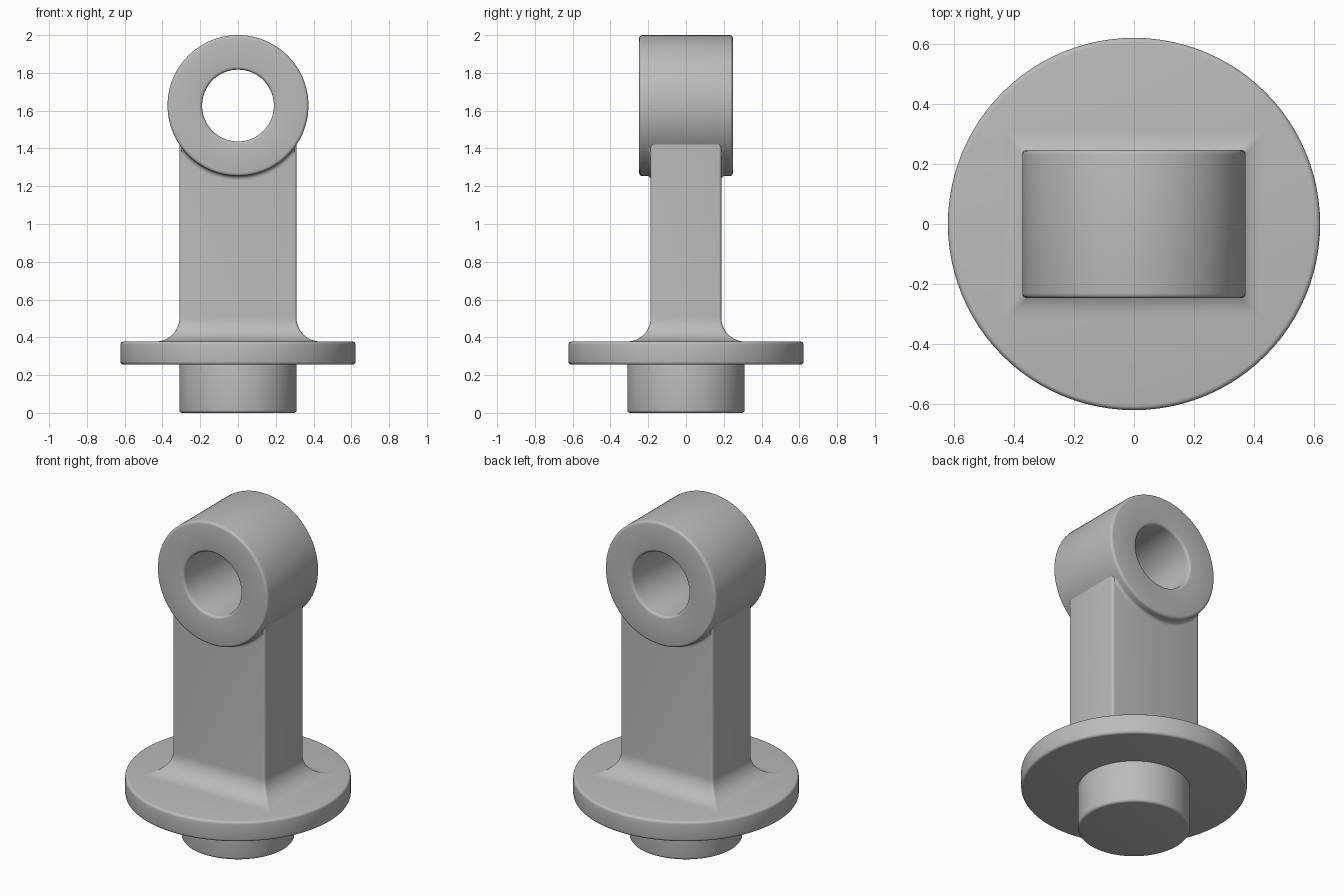
import bpy
import bmesh
from math import sin, cos, pi, asin, radians

cube = bpy.data.objects.get("Cube")
if cube:
    bpy.data.objects.remove(cube, do_unlink=True)

steel = bpy.data.materials.new("plain_grey")
steel.use_nodes = True
GREY = (0.5, 0.5, 0.5, 1)
steel.diffuse_color = GREY
steel.node_tree.nodes["Principled BSDF"].inputs["Base Color"].default_value = GREY

# Main dimensions
FLANGE_R, FLANGE_LOW, FLANGE_TOP = 0.622, 0.255, 0.378
SPIGOT_R = 0.31
POST_X, POST_Y, POST_TOP, FILLET = 0.31, 0.187, 1.422, 0.125
EYE_R, BORE_R, EYE_Y, EYE_Z = 0.373, 0.19, 0.248, 1.627


def finish(name, bm):
    """Turn a bmesh into a smooth-shaded object."""
    bmesh.ops.remove_doubles(bm, verts=bm.verts, dist=1e-5)
    bmesh.ops.recalc_face_normals(bm, faces=bm.faces)
    mesh = bpy.data.meshes.new(name)
    bm.to_mesh(mesh)
    bm.free()
    mesh.materials.append(steel)
    obj = bpy.data.objects.new(name, mesh)
    bpy.context.collection.objects.link(obj)
    bpy.ops.object.select_all(action='DESELECT')
    obj.select_set(True)
    bpy.context.view_layer.objects.active = obj
    bpy.ops.object.shade_smooth_by_angle(angle=radians(35))
    return obj


def bridge(bm, rings, close_ring=True, close_loft=False):
    """Join successive rings of points with quads."""
    rows = [[bm.verts.new(p) for p in ring] for ring in rings]
    pairs = list(zip(rows, rows[1:]))
    if close_loft:
        pairs.append((rows[-1], rows[0]))
    for a, b in pairs:
        n = len(a)
        for i in range(n if close_ring else n - 1):
            j = (i + 1) % n
            bm.faces.new((a[i], a[j], b[j], b[i]))
    return rows


def rounded(corners, steps=4):
    """Round off (r, h, radius) corners of an axis-aligned closed profile."""
    out = []
    for k, (r, h, rad) in enumerate(corners):
        if rad == 0:
            out.append((r, h))
            continue
        ends = []
        for q in (corners[k - 1], corners[(k + 1) % len(corners)]):
            dr, dh = q[0] - r, q[1] - h
            length = (dr * dr + dh * dh) ** 0.5
            ends.append((dr / length * rad, dh / length * rad))
        (ar, ah), (br, bh) = ends
        for s in range(steps + 1):
            t = s / steps * pi / 2
            u, v = 1 - sin(t), 1 - cos(t)
            out.append((r + ar * u + br * v, h + ah * u + bh * v))
    return out


def ring(r, h, n=96):
    return [(r * cos(2 * pi * i / n), r * sin(2 * pi * i / n), h) for i in range(n)]


def lathed_disc(name, radius, low, top, bevel):
    """Solid disc with rounded rims."""
    profile = rounded([(0, low, 0), (radius, low, bevel), (radius, top, bevel), (0, top, 0)])
    bm = bmesh.new()
    rows = bridge(bm, [ring(r, h) for r, h in profile[1:-1]])
    bm.faces.new(rows[0])
    bm.faces.new(rows[-1])
    return finish(name, bm)


# Round foot and flange
lathed_disc("spigot", SPIGOT_R, 0, FLANGE_LOW + 0.02, 0.015)
lathed_disc("flange", FLANGE_R, FLANGE_LOW, FLANGE_TOP, 0.016)


# Post with flared, mitred base
def post_section(offset, z, rad=0.014, steps=4):
    hx, hy = POST_X + offset, POST_Y + offset
    points = []
    for k, (sx, sy) in enumerate([(1, 1), (-1, 1), (-1, -1), (1, -1)]):
        for s in range(steps + 1):
            t = (k + s / steps) * pi / 2
            points.append((sx * (hx - rad) + rad * cos(t), sy * (hy - rad) + rad * sin(t), z))
    return points


sections = [post_section(0, POST_TOP)]
for s in range(13):
    t = s / 12 * pi / 2
    sections.append(post_section(FILLET * (1 - cos(t)), FLANGE_TOP + FILLET * (1 - sin(t))))
sections.append(post_section(FILLET, FLANGE_TOP - 0.03))
bm = bmesh.new()
rows = bridge(bm, sections)
bm.faces.new(rows[0])
bm.faces.new(rows[-1])
finish("post", bm)

# Eye: bored cylinder lying front to back
B = 0.016
profile = rounded([(BORE_R, -EYE_Y, B), (EYE_R, -EYE_Y, B), (EYE_R, EYE_Y, B), (BORE_R, EYE_Y, B)])
bm = bmesh.new()
bridge(bm, [[(x, h, y + EYE_Z) for x, y, _ in ring(r, h)] for r, h in profile], close_loft=True)
finish("eye", bm)

# Small concave fillets where the eye overhangs the post, front and back
W = 0.022
LIMIT = POST_X - 0.012
SPAN = asin(POST_X / EYE_R)
for side, name in ((-1, "front_eye_fillet"), (1, "back_eye_fillet")):
    arcs = []
    for s in range(7):
        t = s / 6 * pi / 2
        r = EYE_R - 0.001 + W * (1 - cos(t))
        y = side * (POST_Y + W * (1 - sin(t)))
        arc = []
        for i in range(41):
            a = SPAN * (i / 20 - 1)
            x = max(-LIMIT, min(LIMIT, r * sin(a)))
            arc.append((x, y, EYE_Z - r * cos(a)))
        arcs.append(arc)
    bm = bmesh.new()
    bridge(bm, arcs, close_ring=False)
    # Face the strip outwards and downwards
    obj = finish(name, bm)
    if obj.data.polygons[len(obj.data.polygons) // 2].normal.y * side < 0:
        obj.data.flip_normals()
